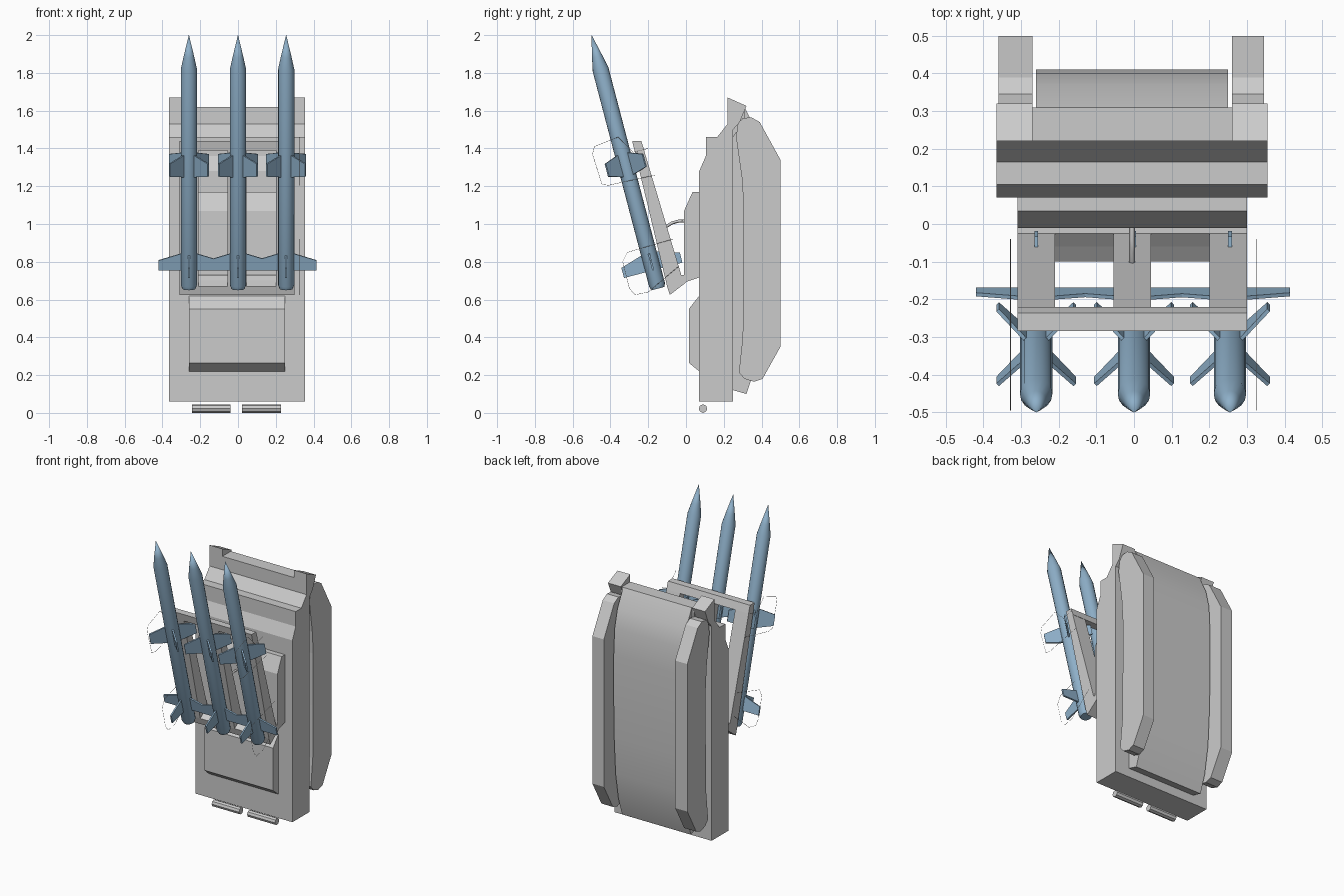
import bpy, bmesh, math
from mathutils import Vector, Matrix

if "Cube" in bpy.data.objects:
    bpy.data.objects.remove(bpy.data.objects["Cube"])

blue = bpy.data.materials.new("missile_blue")
blue.diffuse_color = (0.27, 0.43, 0.58, 1)
blue.use_nodes = True
blue.node_tree.nodes["Principled BSDF"].inputs["Base Color"].default_value = blue.diffuse_color


def finish(name, bm, mat=None):
    bmesh.ops.recalc_face_normals(bm, faces=bm.faces)
    me = bpy.data.meshes.new(name)
    bm.to_mesh(me)
    bm.free()
    ob = bpy.data.objects.new(name, me)
    bpy.context.collection.objects.link(ob)
    if mat:
        me.materials.append(mat)
    return ob


def smooth(ob, deg=35):
    bpy.ops.object.select_all(action='DESELECT')
    ob.select_set(True)
    bpy.context.view_layer.objects.active = ob
    bpy.ops.object.shade_smooth_by_angle(angle=math.radians(deg))


def prism(name, x0, x1, profile):
    """Extrude a (y, z) side profile from x0 to x1."""
    bm = bmesh.new()
    f = bm.faces.new([bm.verts.new((x0, y, z)) for y, z in profile])
    ext = bmesh.ops.extrude_face_region(bm, geom=[f])
    vs = [v for v in ext['geom'] if isinstance(v, bmesh.types.BMVert)]
    bmesh.ops.translate(bm, verts=vs, vec=(x1 - x0, 0, 0))
    return finish(name, bm)


# Hull with its stepped nose, and raised fender ends
prism("hull", -0.365, 0.355, [(0.07, 0.06), (0.25, 0.06), (0.25, 1.53), (0.22, 1.53),
      (0.165, 1.46), (0.105, 1.46), (0.105, 1.36), (0.07, 1.28)])
prism("nose_plate", -0.275, 0.265, [(0.165, 1.46), (0.25, 1.46), (0.31, 1.55), (0.31, 1.62), (0.22, 1.62), (0.22, 1.53)])
for side, x0, x1 in (("left", -0.365, -0.27), ("right", 0.26, 0.355)):
    prism("fender_" + side, x0, x1, [(0.165, 1.46), (0.25, 1.50), (0.285, 1.54), (0.32, 1.625),
          (0.22, 1.67), (0.22, 1.53)])

# Belly between the tracks
smooth(prism("belly", -0.26, 0.25, [(0.25, 0.12), (0.32, 0.10), (0.36, 0.22), (0.39, 0.40), (0.405, 0.65),
      (0.41, 0.90), (0.41, 1.2), (0.40, 1.38), (0.37, 1.50), (0.31, 1.62), (0.25, 1.56)]))

# Tracks
for side, x0, x1 in (("left", -0.36, -0.27), ("right", 0.26, 0.345)):
    prism("track_" + side, x0, x1, [(0.265, 1.46), (0.275, 1.53), (0.30, 1.56), (0.345, 1.565), (0.39, 1.54),
          (0.50, 1.34), (0.50, 0.35), (0.405, 0.18), (0.36, 0.165), (0.31, 0.18), (0.28, 0.215),
          (0.30, 0.40), (0.305, 0.75), (0.305, 1.10), (0.295, 1.25)])

# Turret body, rear deck box and launcher mount
prism("turret", -0.31, 0.30, [(0.08, 1.17), (0.035, 1.17), (-0.01, 1.07), (-0.01, 0.69), (0.08, 0.72)])
prism("deck_box", -0.26, 0.25, [(0.08, 0.63), (0.07, 0.62), (0.015, 0.55), (0.015, 0.265), (0.07, 0.22), (0.08, 0.22)])
prism("launcher_mount", -0.31, 0.30, [(0.0, 0.69), (-0.085, 0.625), (-0.10, 0.67), (-0.06, 0.70), (-0.025, 0.73), (0.0, 0.73)])

# Launcher frame: three rails and two cross bars
for i, x in enumerate((-0.26, -0.005, 0.25)):
    prism(f"launcher_rail_{i + 1}", x - 0.05, x + 0.05,
          [(-0.285, 1.44), (-0.237, 1.44), (-0.025, 0.73), (-0.085, 0.625), (-0.10, 0.67)])
prism("launcher_top_bar", -0.31, 0.30, [(-0.285, 1.44), (-0.237, 1.44), (-0.22, 1.39), (-0.273, 1.39)])

# Tow rollers at the rear end
for side, x0, x1 in (("left", -0.243, -0.04), ("right", 0.02, 0.227)):
    prism("roller_" + side, x0, x1, [(0.09 + 0.0225 * math.cos(a), 0.0225 + 0.0225 * math.sin(a))
          for a in [k * math.pi / 4 for k in range(8)]])


def fin(bm, angle, r, s, th=0.005):
    """Flat fin with root s[0]..s[1], tip s[2]..s[3], radial at the given angle."""
    rot = Matrix.Rotation(angle, 4, 'Z')
    pts = [(0.03, s[0]), (r, s[2]), (r, s[3]), (0.03, s[1])]
    a = [bm.verts.new(rot @ Vector((x, -th, z))) for x, z in pts]
    b = [bm.verts.new(rot @ Vector((x, th, z))) for x, z in pts]
    bm.faces.new(a)
    bm.faces.new(b[::-1])
    for i in range(4):
        j = (i + 1) % 4
        bm.faces.new((a[j], a[i], b[i], b[j]))


# Missiles: lathed body, X mid fins and + tail fins
SIDES = 16
for i, x in enumerate((-0.26, 0.0, 0.255)):
    bm = bmesh.new()
    rings = []
    for r, z in ((0.035, 0), (0.043, 0.02), (0.043, 1.20), (0.028, 1.27)):
        rings.append([bm.verts.new((r * math.cos(2 * math.pi * k / SIDES), r * math.sin(2 * math.pi * k / SIDES), z))
                      for k in range(SIDES)])
    bm.faces.new(rings[0])
    tip = bm.verts.new((0, 0, 1.39))
    for k in range(SIDES):
        j = (k + 1) % SIDES
        for lo, hi in zip(rings, rings[1:]):
            bm.faces.new((lo[k], lo[j], hi[j], hi[k]))
        bm.faces.new((rings[-1][k], rings[-1][j], tip))
    for k in range(4):
        fin(bm, math.pi / 4 + k * math.pi / 2, 0.145, (0.615, 0.74, 0.64, 0.71))
        fin(bm, k * math.pi / 2, 0.16, (0.10, 0.195, 0.10, 0.155))
    ob = finish(f"missile_{i + 1}", bm, blue)
    ob.location = (x, -0.148, 0.658)
    ob.rotation_euler.x = math.radians(14.7)
    smooth(ob)

# Fine guard wires beside the outer missiles
wires = {"upper": [(-0.16, 1.26), (-0.41, 1.205), (-0.445, 1.21), (-0.495, 1.37), (-0.485, 1.41),
                   (-0.36, 1.46), (-0.28, 1.38), (-0.20, 1.40)],
         "lower": [(-0.04, 0.775), (-0.20, 0.64), (-0.27, 0.625), (-0.30, 0.66), (-0.335, 0.80),
                   (-0.31, 0.85), (-0.07, 0.92)]}


def wire(name, pts, radius):
    cu = bpy.data.curves.new(name, 'CURVE')
    cu.dimensions = '3D'
    cu.bevel_depth = radius
    cu.bevel_resolution = 0
    cu.use_fill_caps = True
    sp = cu.splines.new('POLY')
    sp.points.add(len(pts) - 1)
    for p, co in zip(sp.points, pts):
        p.co = (*co, 1)
    bpy.context.collection.objects.link(bpy.data.objects.new(name, cu))


for level, pts in wires.items():
    for side, x in (("left", -0.328), ("right", 0.325)):
        wire(f"guard_wire_{level}_{side}", [(x, y, z) for y, z in pts], 0.001)

# Curved cable from turret to middle rail
wire("cable", [(-0.005, y, z) for y, z in ((0.0, 1.015), (-0.04, 1.015), (-0.075, 1.005), (-0.115, 0.98))], 0.008)
